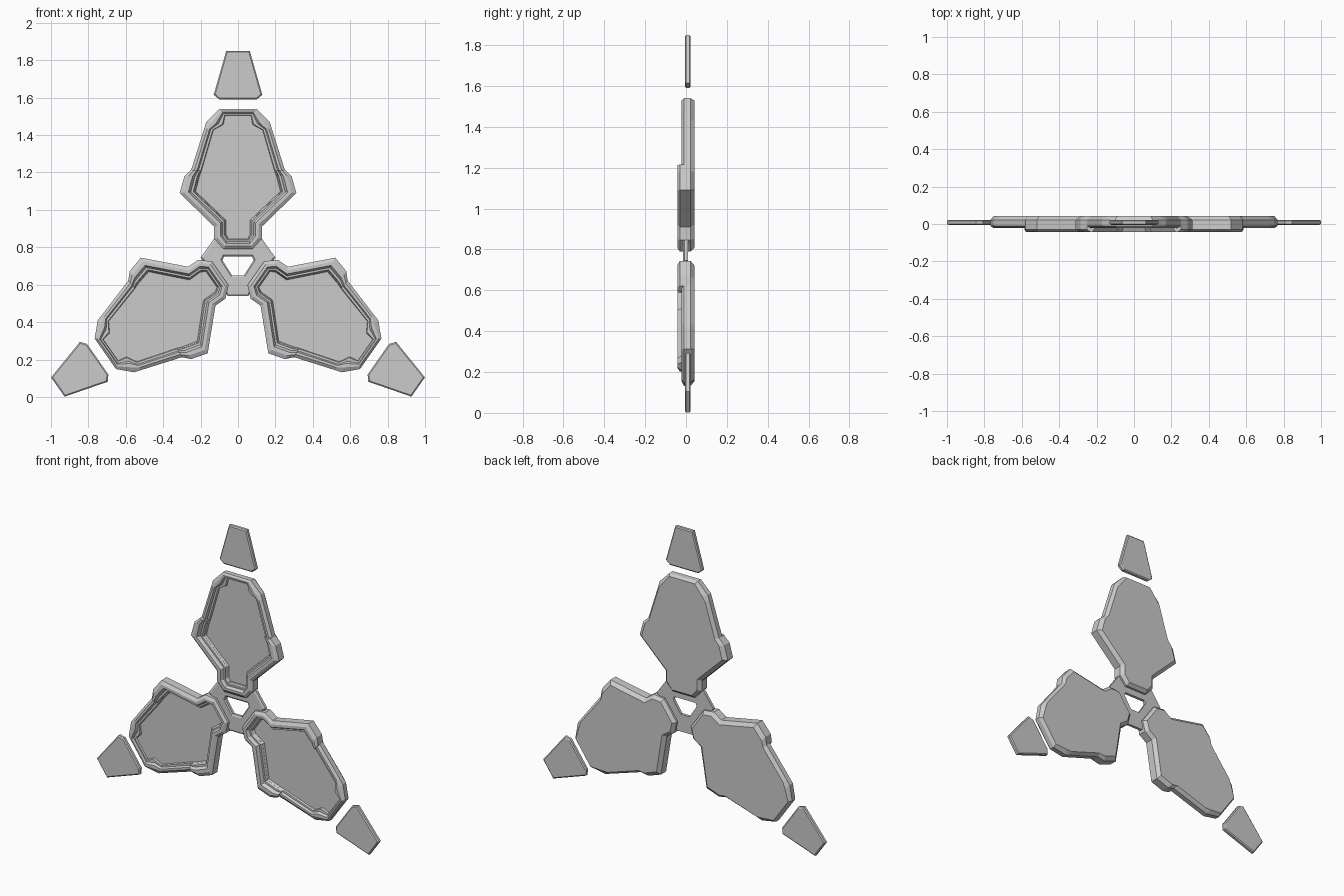
import bpy, bmesh
from math import radians, sin, cos

if "Cube" in bpy.data.objects:
    bpy.data.objects.remove(bpy.data.objects["Cube"])

# three arms: (label, clockwise angle, x offset, z offset)
ARMS = [("top", 0, 0, 0), ("right", 125, -0.552, 1.114), ("left", -125, 0.552, 1.114)]


def mirrored(half):
    return half + [(-x, z) for x, z in reversed(half)]


def loft(name, outer, inner, levels, arm=ARMS[0], closed=True, fill=True):
    """Skin between outlines blended outer->inner by t, at depth y, for each (t, y) level."""
    _, ang, ox, oz = arm
    c, s = cos(radians(ang)), sin(radians(ang))
    bm = bmesh.new()
    rings = []
    for t, y in levels:
        ring = []
        for (ax, az), (bx, bz) in zip(outer, inner):
            x, z = ax + (bx - ax) * t, az + (bz - az) * t
            ring.append(bm.verts.new((x * c + z * s + ox, y, -x * s + z * c + oz)))
        rings.append(ring)
    n = len(outer)
    pairs = list(zip(rings, rings[1:]))
    if not fill:
        pairs.append((rings[-1], rings[0]))
    for a, b in pairs:
        for i in range(n if closed else n - 1):
            j = (i + 1) % n
            bm.faces.new((a[i], a[j], b[j], b[i]))
    if fill:
        bm.faces.new(rings[0])
        bm.faces.new(rings[-1])
    elif not closed:
        bm.faces.new([r[0] for r in rings])
        bm.faces.new([r[-1] for r in rings])
    bmesh.ops.recalc_face_normals(bm, faces=bm.faces)
    me = bpy.data.meshes.new(name)
    bm.to_mesh(me)
    bm.free()
    ob = bpy.data.objects.new(name, me)
    bpy.context.collection.objects.link(ob)


# half outlines: wing rim, and the matching recessed panel edge
rim = [(.10, 1.54), (.17, 1.47), (.18, 1.437), (.25, 1.215), (.287, 1.18),
       (.312, 1.09), (.127, .91), (.127, .845), (.078, .79)]
panel = [(.065, 1.50), (.065, 1.455), (.125, 1.425), (.187, 1.21), (.195, 1.18),
         (.215, 1.10), (.057, .95), (.057, .875), (.048, .855)]
tip = [(.063, 1.85), (.13, 1.615), (.10, 1.59)]
tip_in = [(.058, 1.843), (.122, 1.618), (.097, 1.597)]

for arm in ARMS:
    # wing body with chamfered back, raised rim and sunken panel
    loft(arm[0] + "_wing", mirrored(rim), mirrored(panel),
         [(.28, .042), (0, .022), (0, -.010), (.28, -.022), (.5, -.022),
          (.62, -.008), (.82, -.008), (.88, .004), (1, .004)], arm)
    # thicker collar around the inner half of the wing
    loft(arm[0] + "_collar", mirrored(rim[3:]), mirrored(panel[3:]),
         [(0, -.010), (0, -.030), (.25, -.042), (.48, -.042), (.62, -.022),
          (.75, -.022), (.82, -.006), (.5, -.006)], arm, closed=False, fill=False)
    # detached end blade
    loft(arm[0] + "_blade", mirrored(tip), mirrored(tip_in),
         [(1, .022), (0, .017), (0, .001), (1, -.005)], arm)

# central hub plate with a triangular opening
hub = [(.125, .85), (.20, .745), (.055, .54)]
hole = [(.075, .75), (.083, .73), (.032, .65)]
loft("hub", mirrored(hub), mirrored(hole),
     [(0, .010), (0, -.008), (.1, -.014), (.92, -.014), (1, -.008), (1, .010)], fill=False)
